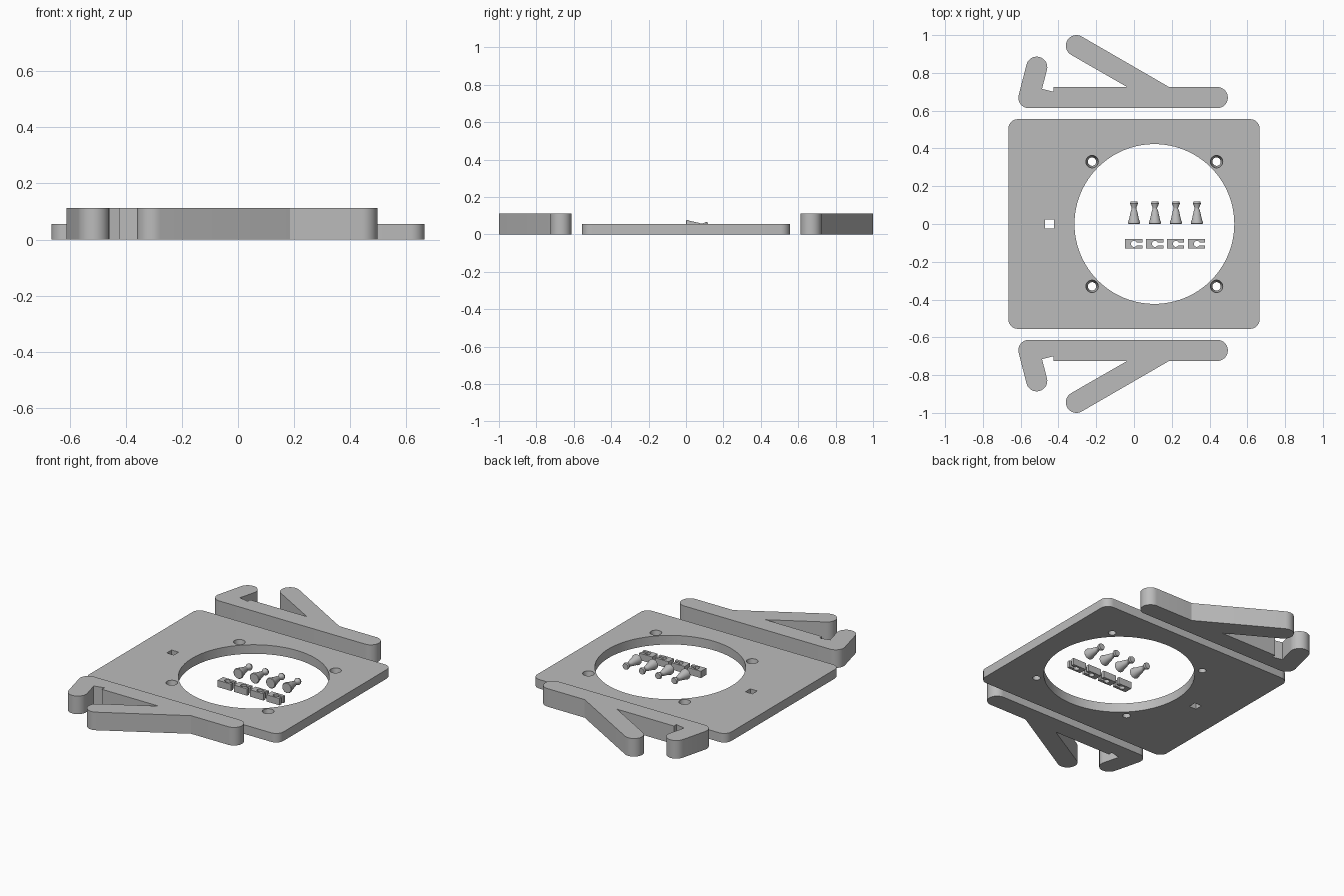
import bpy
import bmesh
from math import radians, cos, sin, pi
from mathutils import Matrix

cube = bpy.data.objects.get("Cube")
if cube:
    bpy.data.objects.remove(cube, do_unlink=True)

grey = bpy.data.materials.new("plain grey")
grey.use_nodes = True
GREY = (0.5, 0.5, 0.5, 1)
grey.diffuse_color = GREY
grey.node_tree.nodes["Principled BSDF"].inputs["Base Color"].default_value = GREY


def arc(cx, cy, r, start, end, steps=16):
    angles = [radians(start + (end - start) * i / steps) for i in range(steps + 1)]
    return [(cx + r * cos(a), cy + r * sin(a)) for a in angles]


def finish(bm, name):
    bmesh.ops.recalc_face_normals(bm, faces=bm.faces)
    mesh = bpy.data.meshes.new(name)
    bm.to_mesh(mesh)
    bm.free()
    mesh.materials.append(grey)
    obj = bpy.data.objects.new(name, mesh)
    bpy.context.collection.objects.link(obj)
    return obj


def prism(name, outline, z0, z1):
    """Extrude a flat outline from z0 up to z1."""
    bm = bmesh.new()
    face = bm.faces.new([bm.verts.new((x, y, z0)) for x, y in outline])
    top = bmesh.ops.extrude_face_region(bm, geom=[face])["geom"]
    verts = [v for v in top if isinstance(v, bmesh.types.BMVert)]
    bmesh.ops.translate(bm, verts=verts, vec=(0, 0, z1 - z0))
    return finish(bm, name)


def lathe(name, profile, matrix, sides=32):
    """Revolve (radius, height) points about z, then place the result."""
    bm = bmesh.new()
    rings = [[bm.verts.new((r * cos(2 * pi * i / sides), r * sin(2 * pi * i / sides), h))
              for i in range(sides)] for r, h in profile]
    for a, b in zip(rings, rings[1:]):
        for i in range(sides):
            j = (i + 1) % sides
            bm.faces.new((a[i], a[j], b[j], b[i]))
    bm.faces.new(rings[0])
    bm.faces.new(rings[-1])
    bm.transform(matrix)
    return finish(bm, name)


def smooth(obj):
    bpy.ops.object.select_all(action="DESELECT")
    obj.select_set(True)
    bpy.context.view_layer.objects.active = obj
    bpy.ops.object.shade_smooth_by_angle(angle=radians(30))


def cut(obj, cutter):
    bpy.context.view_layer.objects.active = obj
    mod = obj.modifiers.new("cut", "BOOLEAN")
    mod.operation = "DIFFERENCE"
    mod.solver = "EXACT"
    mod.object = cutter
    bpy.ops.object.modifier_apply(modifier=mod.name)
    bpy.data.objects.remove(cutter, do_unlink=True)


# Base plate with rounded corners
THICK = 0.056
W, D, R = 0.665, 0.555, 0.05
corners = [(W - R, D - R), (R - W, D - R), (R - W, R - D), (W - R, R - D)]
outline = []
for k, (x, y) in enumerate(corners):
    outline += arc(x, y, R, 90 * k, 90 * k + 90, 8)
plate = prism("base_plate", outline, 0, THICK)

# Large opening, square slot and countersunk screw holes
cut(plate, prism("opening_cutter", arc(0.108, 0, 0.423, 0, 356.25, 95), -0.1, 0.2))
cut(plate, prism("slot_cutter", [(-0.472, -0.023), (-0.424, -0.023),
                                 (-0.424, 0.025), (-0.472, 0.025)], -0.1, 0.2))
sink = [(0.022, -0.05), (0.022, 0.015), (0.033, 0.05), (0.033, 0.1)]
for x in (-0.222, 0.437):
    for y in (-0.33, 0.33):
        cut(plate, lathe("screw_cutter", sink, Matrix.Translation((x, y, 0))))
smooth(plate)

# Pair of hooked arms with a diagonal brace
r = 0.056
arm = arc(-0.556, 0.669, r, 166, 270)
arm += arc(0.441, 0.669, r, -90, 90)
arm += [(0.186, 0.725)]
arm += arc(-0.305, 0.944, r, 60, 240)
arm += [(-0.036, 0.725), (-0.425, 0.725), (-0.425, 0.7), (-0.487, 0.715)]
arm += arc(-0.515, 0.83, r, -14, 166)
for name, side in (("back_arm", 1), ("front_arm", -1)):
    smooth(prism(name, [(x, side * y) for x, y in arm], 0, 0.112))

# Row of flared pins lying along y, and the keyhole clips beside them
pin = [(0.029, 0), (0.032, 0.003), (0.032, 0.01), (0.027, 0.022), (0.016, 0.072),
       (0.012, 0.08), (0.012, 0.086), (0.021, 0.108), (0.018, 0.118)]
half = 0.008
clip = [(-0.047, -0.026), (0.044, -0.026), (0.044, -half)]
clip += arc(0, 0, 0.016, -30, -330, 20)
clip += [(0.044, half), (0.044, 0.026), (-0.047, 0.026)]
for i in range(4):
    x = 0.111 * i
    place = Matrix.Translation((x, 0, 0.045)) @ Matrix.Rotation(-pi / 2, 4, "X")
    smooth(lathe(f"pin_{i + 1}", pin, place))
    smooth(prism(f"clip_{i + 1}", [(x + px, py - 0.105) for px, py in clip], 0, 0.042))
